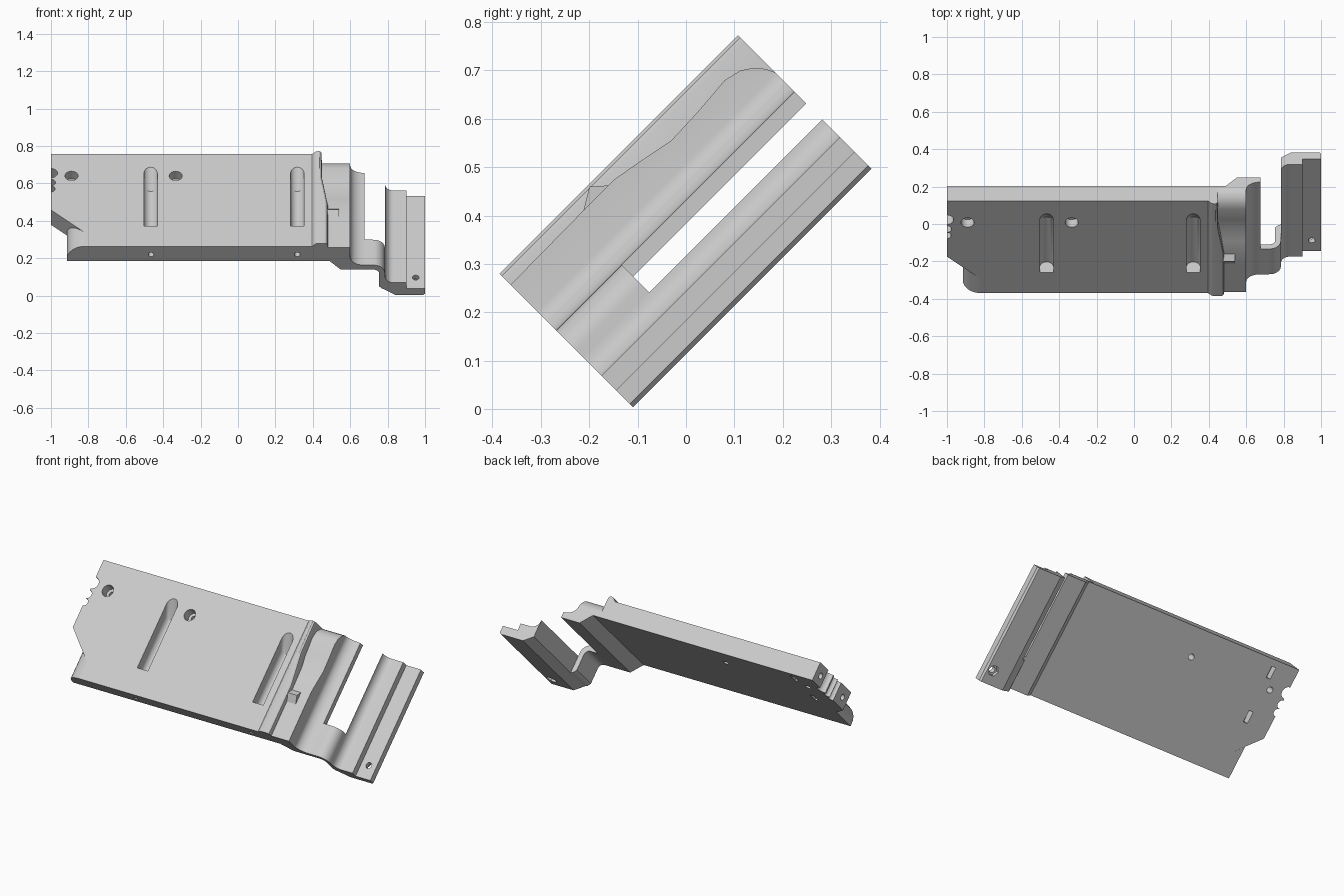
import bpy, bmesh, math
from mathutils import Matrix

if "Cube" in bpy.data.objects:
    bpy.data.objects.remove(bpy.data.objects["Cube"])

# Local frame: x across, u along the slope, n normal to it; tilted 45 degrees at the end
U0, U1 = -0.075, 0.622
TOP, BOTTOM = 0.447, 0.335

grey = bpy.data.materials.new("light_grey")
grey.diffuse_color = (0.60, 0.60, 0.60, 1)
grey.use_nodes = True
grey.node_tree.nodes["Principled BSDF"].inputs["Base Color"].default_value = grey.diffuse_color


def skin(name, rings):
    """Closed solid through rings with equal point counts."""
    bm = bmesh.new()
    rows = [[bm.verts.new(p) for p in r] for r in rings]
    k = len(rows[0])
    for a, b in zip(rows, rows[1:]):
        for i in range(k):
            j = (i + 1) % k
            bm.faces.new((a[i], a[j], b[j], b[i]))
    bm.faces.new(rows[0][::-1])
    bm.faces.new(rows[-1])
    bmesh.ops.recalc_face_normals(bm, faces=bm.faces)
    me = bpy.data.meshes.new(name)
    bm.to_mesh(me)
    bm.free()
    me.materials.append(grey)
    ob = bpy.data.objects.new(name, me)
    bpy.context.collection.objects.link(ob)
    return ob


def sweep(name, stations):
    """Stations are (u, [(x, n), ...]) cross-sections."""
    return skin(name, [[(x, u, n) for x, n in pts] for u, pts in stations])


def extrude(name, pts, a=U0, b=U1):
    return sweep(name, [(a, pts), (b, pts)])


def arc(cx, cy, rx, ry, a, b, steps=8):
    out = []
    for i in range(steps + 1):
        t = math.radians(a + (b - a) * i / steps)
        out.append((cx + rx * math.cos(t), cy + ry * math.sin(t)))
    return out


def prism(x, u, r, n0, n1, sides=24):
    """Hole cutter along the plate normal."""
    ring = arc(x, u, r, r, 0, 360, sides)[:-1]
    return skin("hole_cutter", [[(p, q, n) for p, q in ring] for n in (n0, n1)])


def cut(ob, cutters):
    for c in cutters:
        m = ob.modifiers.new("cut", 'BOOLEAN')
        m.operation, m.solver, m.object = 'DIFFERENCE', 'EXACT', c
    dg = bpy.context.evaluated_depsgraph_get()
    me = bpy.data.meshes.new_from_object(ob.evaluated_get(dg))
    ob.modifiers.clear()
    ob.data = me
    for c in cutters:
        bpy.data.objects.remove(c)


# Main plate with a clipped corner
outline = [(-1, U1), (-1, 0.2), (-0.82, 0.03), (-0.82, U0), (0.395, U0), (0.395, U1)]
plate = skin("main_plate", [[(x, u, n) for x, u in outline] for n in (BOTTOM, TOP)])

cutters = []
# Round-bottomed troughs with a ramp at the upper end
for x in (-0.467, 0.317):
    def trough(d):
        base = TOP - d + 0.036
        return [(x + 0.036, 0.6)] + arc(x, base, 0.036, 0.036, 0, -180, 12) + [(x - 0.036, 0.6)]
    cutters.append(sweep("trough_cutter", [(0.08, trough(0.08)), (0.42, trough(0.08)), (0.53, trough(-0.005))]))
# Counterbored screw holes
for x in (-0.89, -0.333):
    cutters += [prism(x, 0.458, 0.035, 0.39, 0.5), prism(x, 0.458, 0.018, 0.3, 0.4)]
# Notches in the outer end
for u, r in ((0.479, 0.035), (0.408, 0.024), (0.359, 0.022)):
    cutters.append(prism(-1.0, u, r, 0.3, 0.5))
# Rectangular pockets underneath
for u in (0.548, 0.276):
    sec = [(-0.858, 0.3), (-0.83, 0.3), (-0.83, 0.375), (-0.858, 0.375)]
    cutters.append(extrude("pocket_cutter", sec, u - 0.035, u + 0.035))
# Small holes in the lower edge and outer end
for x in (-0.465, 0.317):
    cutters.append(extrude("edge_hole_cutter", arc(x, 0.385, 0.015, 0.015, 0, 360, 16)[:-1], -0.1, 0.02))
for u in (0.56, 0.26):
    ring = arc(u, 0.39, 0.018, 0.018, 0, 360, 16)[:-1]
    cutters.append(skin("end_hole_cutter", [[(x, p, q) for p, q in ring] for x in (-1.05, -0.93)]))
cut(plate, cutters)

# Quarter-round foot at the clipped corner
sec = arc(-0.82, 0.35, 0.095, TOP - 0.35, 90, 180) + [(-0.915, BOTTOM), (-0.82, BOTTOM)]
foot = skin("rounded_foot", [[(x, U0, n) for x, n in sec],
                             [(x, 0.03 - (x + 0.82) * 0.944, n) for x, n in sec]])


# Ridge that narrows towards the top
def ridge_section(w):
    return [(0.395, BOTTOM), (0.395, TOP), (0.405, 0.456), (0.415, 0.466), (0.43, 0.470),
            (w - 0.012, 0.470), (w - 0.003, 0.464), (w, 0.452), (w, BOTTOM)]


ridge = sweep("ridge", [(u, ridge_section(w)) for u, w in
              ((U0, 0.48), (0.23, 0.48), (0.3, 0.47), (0.43, 0.45), (U1, 0.447))])

# Saddle with a dipping top, rounded upper end and hollow flank
heights = [(U0, 0.438), (0.124, 0.44), (0.233, 0.44), (0.30, 0.428), (0.371, 0.414),
           (0.45, 0.417), (0.537, 0.424), (0.575, 0.415), (0.597, 0.40), (0.614, 0.38), (U1, 0.362)]
flank = arc(0.675, 0.36, 0.075, 0.055, 180, 270)
under = [(0.675, 0.271), (0.55, 0.271), (0.49, BOTTOM), (0.446, BOTTOM)]
saddle = sweep("saddle", [(u, [(0.446, t), (0.6, t)] + flank + under) for u, t in heights])

# Small wedge beside the ridge
tab = skin("wedge_tab", [[(x, 0.124, 0.43), (x, 0.184, 0.466), (x, 0.225, 0.43)] for x in (0.475, 0.54)])

# Bent bridge to the lower bar
bridge = extrude("bridge", [(0.675, 0.305), (0.72, 0.305)] + arc(0.725, 0.245, 0.06, 0.06, 80, 0)
                 + [(0.785, 0.12), (0.768, 0.128), (0.755, 0.145)]
                 + arc(0.725, 0.241, 0.03, 0.03, 0, 90, 5) + [(0.675, 0.271)], U0, 0.117)

# Stepped lower bar
bar = extrude("stepped_bar", arc(0.83, 0.224, 0.045, 0.052, 180, 270)
              + [(0.9, 0.172), (0.9, 0.13), (1, 0.13), (1, 0.09), (0.99, 0.08),
                 (0.84, 0.08), (0.785, 0.12)])
cut(bar, [prism(0.95, 0.006, 0.018, 0.05, 0.2), prism(0.95, 0.006, 0.032, 0.05, 0.1, 6)])

# Tilt everything and shade the curves
tilt = Matrix.Rotation(math.radians(45), 4, 'X')
for ob in list(bpy.context.scene.objects):
    ob.data.transform(tilt)
    ob.select_set(True)
    bpy.context.view_layer.objects.active = ob
bpy.ops.object.shade_smooth_by_angle(angle=math.radians(30))
